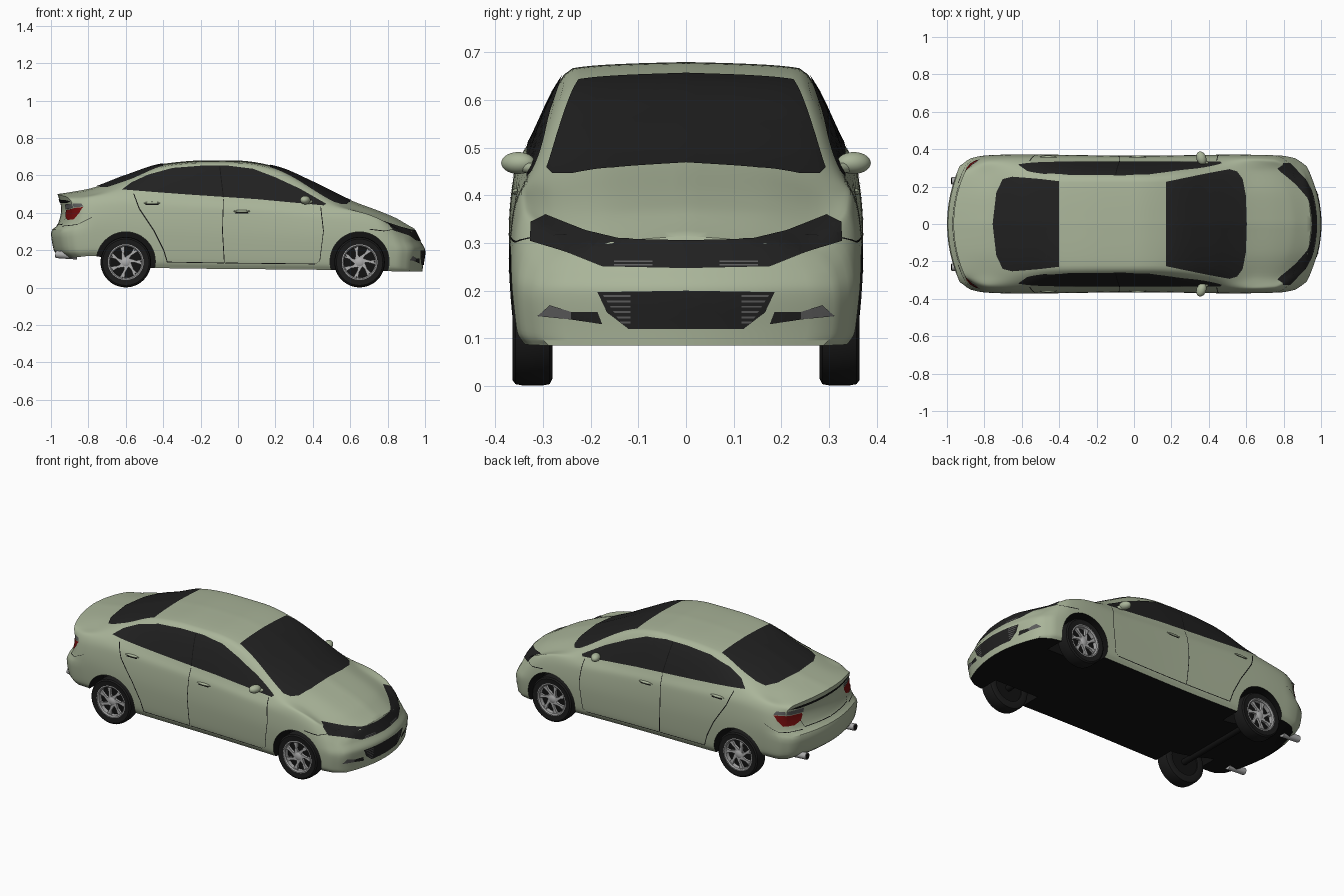
import bpy, bmesh, math
from mathutils import Vector, Matrix
from mathutils.bvhtree import BVHTree

if "Cube" in bpy.data.objects:
    bpy.data.objects.remove(bpy.data.objects["Cube"])


def material(name, r, g, b):
    m = bpy.data.materials.new(name)
    m.use_nodes = True
    m.diffuse_color = (r, g, b, 1)
    m.node_tree.nodes["Principled BSDF"].inputs["Base Color"].default_value = (r, g, b, 1)
    return m


PAINT = material("sage green paint", .40, .46, .32)
GLASS = material("dark glass", .015, .015, .015)
BLACK = material("black underbody", .006, .006, .006)
RUBBER = material("tyre rubber", .011, .011, .011)
METAL = material("wheel alloy", .42, .42, .42)
GREY = material("grey trim", .11, .11, .11)
RED = material("tail light red", .17, .004, .004)
created = []


def finish(name, bm, *mats, fix_normals=True):
    if fix_normals:
        bmesh.ops.recalc_face_normals(bm, faces=bm.faces)
    mesh = bpy.data.meshes.new(name)
    bm.to_mesh(mesh)
    bm.free()
    ob = bpy.data.objects.new(name, mesh)
    bpy.context.collection.objects.link(ob)
    for m in mats:
        mesh.materials.append(m)
    created.append(ob)
    return ob


def curve(keys, x):
    """Smooth interpolation through (x, value) keys without overshoot."""
    x = min(max(x, keys[0][0]), keys[-1][0])
    slopes = [(b[1] - a[1]) / (b[0] - a[0]) for a, b in zip(keys, keys[1:])]
    tangents = [slopes[0]]
    for p, q in zip(slopes, slopes[1:]):
        tangents.append(2 * p * q / (p + q) if p * q > 0 else 0)
    tangents.append(slopes[-1])
    i = next(k for k in range(len(slopes)) if x <= keys[k + 1][0])
    h = keys[i + 1][0] - keys[i][0]
    s = (x - keys[i][0]) / h
    a, b = keys[i][1], keys[i + 1][1]
    return (a + (b - a) * s * s * (3 - 2 * s)
            + h * s * (1 - s) * (tangents[i] * (1 - s) - tangents[i + 1] * s))


# Body shape along its length
TOP = [(-1, .5), (-.9, .513), (-.8, .53), (-.6, .6), (-.4, .662), (-.18, .68), (0, .679),
       (.2, .648), (.4, .565), (.6, .468), (.8, .4), (.9, .365), (1, .315)]
DROP = [(-1, .02), (-.8, .03), (-.6, .035), (-.35, .013), (.1, .013), (.3, .03),
        (.5, .05), (.7, .04), (1, .035)]
ROOF_W = [(-1, .27), (-.75, .27), (-.4, .238), (.1, .238), (.4, .27), (.6, .292), (.8, .29), (1, .24)]
BELT_Z = [(-1, .46), (-.8, .49), (-.6, .508), (-.3, .49), (.1, .463), (.45, .43), (.6, .415),
          (.8, .37), (.92, .325), (1, .26)]
BELT_W = [(-1, .295), (-.8, .325), (-.3, .335), (.3, .335), (.6, .34), (.8, .335), (1, .275)]
WIDE = [(-1, .31), (-.93, .352), (-.8, .368), (-.6, .372), (0, .365), (.65, .372), (.8, .368),
        (.93, .352), (1, .31)]
FLOOR = [(-1, .16), (-.8, .17), (-.6, .13), (-.45, .105), (.45, .095), (1, .085)]
NOSE = [(.08, .985), (.12, .99), (.2, 1), (.25, .975), (.3, .95), (.35, .93)]
TAIL = [(.15, .93), (.2, .985), (.3, 1), (.335, .965), (.42, .945), (.5, .965)]


def section(u, t):
    """Half cross-section: t runs from floor centre to roof centre."""
    w, bw, rw = (curve(k, u) for k in (WIDE, BELT_W, ROOF_W))
    lo, belt, top, drop = (curve(k, u) for k in (FLOOR, BELT_Z, TOP, DROP))
    side = belt - lo
    pts = [(0, lo), (w * .93, lo), (w * .975, lo + side * .1), (w, lo + side * .5),
           (bw + (w - bw) * .75, lo + side * .82), (bw, belt), (rw, top - drop),
           (rw * .55, top - drop * .3), (0, top)]
    if t < 1:
        return pts[1][0] * t, lo
    return tuple(curve([(i, p[k]) for i, p in enumerate(pts) if i], t) for k in (0, 1))


def bend(u, y, z):
    """Round the ends in plan and shape the nose and tail in profile."""
    front, rear = max(0, (u - .55) / .45) ** 2, max(0, (-u - .6) / .4) ** 2
    return (u - front * (.8 * y * y + 1 - curve(NOSE, z))
            + rear * (.7 * y * y + 1 - curve(TAIL, z)), y, z)


def grid(bm, f, nu, nv):
    rows = [[bm.verts.new(f(i / nu, j / nv)) for j in range(nv + 1)] for i in range(nu + 1)]
    for a, b in zip(rows, rows[1:]):
        for j in range(nv):
            bm.faces.new((a[j], a[j + 1], b[j + 1], b[j]))


def cap_point(end, c, t):
    y, z = section(end, t)
    return bend(end, y * c, z)


STEPS = 6
bm = bmesh.new()
grid(bm, lambda a, b: bend(2 * a - 1, *section(2 * a - 1, 8 * b)), 90, 8 * STEPS)
for end in (-1, 1):
    grid(bm, lambda a, b: cap_point(end, a, 1 + 7 * b), STEPS, 7 * STEPS)
bmesh.ops.remove_doubles(bm, verts=bm.verts, dist=.00005)
bmesh.ops.mirror(bm, geom=bm.verts[:] + bm.edges[:] + bm.faces[:], axis='Y', merge_dist=.00005)
bmesh.ops.remove_doubles(bm, verts=bm.verts, dist=.00005)
bmesh.ops.recalc_face_normals(bm, faces=bm.faces)
for f in bm.faces:
    f.material_index = int(f.normal.z < -.8 and f.calc_center_median().z < .19)
tree = BVHTree.FromBMesh(bm)
body = finish("body", bm, PAINT, BLACK)


def rod(name, a, b, r, mat, sides=24):
    a, b = Vector(a), Vector(b)
    bm = bmesh.new()
    turn = (b - a).to_track_quat('Z', 'Y').to_matrix().to_4x4()
    bmesh.ops.create_cone(bm, cap_ends=True, segments=sides, radius1=r, radius2=r,
                          depth=(b - a).length, matrix=Matrix.Translation((a + b) / 2) @ turn)
    return finish(name, bm, mat)


# Wheel arches
AXLES = {"rear": -.6, "front": .65}
for place, x in AXLES.items():
    for s in (1, -1):
        cutter = rod(place + "_arch_cutter", (x, s * .22, .14), (x, s * .5, .14), .158, PAINT, 56)
        cutter.data.materials.append(BLACK)
        for p in cutter.data.polygons:
            p.material_index = 1
        cutter.hide_render = True
        mod = body.modifiers.new("arch", 'BOOLEAN')
        mod.operation, mod.solver, mod.object = 'DIFFERENCE', 'EXACT', cutter
        bpy.context.view_layer.objects.active = body
        bpy.ops.object.modifier_apply(modifier=mod.name)
        created.remove(cutter)
        bpy.data.objects.remove(cutter)


def panel(name, outline, axis, sign, mat, lift=.003, step=.02):
    """Thin sheet drawn flat, then laid on the body; mirrored left and right."""
    bm = bmesh.new()
    others = [k for k in range(3) if k != axis]
    verts = []
    for p in outline:
        co = Vector((0, 0, 0))
        co[others[0]], co[others[1]] = p
        verts.append(bm.verts.new(co))
    bmesh.ops.triangulate(bm, faces=[bm.faces.new(verts)])
    for k, n in enumerate(others):
        low, high = min(p[k] for p in outline), max(p[k] for p in outline)
        for i in range(1, int((high - low) / step) + 1):
            co, no = Vector((0, 0, 0)), Vector((0, 0, 0))
            co[n], no[n] = low + i * step, 1
            bmesh.ops.bisect_plane(bm, geom=bm.verts[:] + bm.edges[:] + bm.faces[:],
                                   plane_co=co, plane_no=no)
    ray = Vector((0, 0, 0))
    ray[axis] = -sign
    for v in bm.verts:
        hit, normal = tree.ray_cast(v.co - ray * 2, ray)[:2]
        if hit is None:
            hit, normal = tree.find_nearest(v.co - ray * (.35 if axis == 1 else .9))[:2]
        on_centre = abs(v.co.y) < .0001 and axis != 1
        v.co = hit + normal * lift
        if on_centre:
            v.co.y = 0
    bmesh.ops.mirror(bm, geom=bm.verts[:] + bm.edges[:] + bm.faces[:], axis='Y', merge_dist=.0001)
    bm.normal_update()
    for f in bm.faces:
        way = f.calc_center_median().y if axis == 1 else sign
        if f.normal[axis] * way < 0:
            f.normal_flip()
    return finish(name, bm, mat, fix_normals=False)


def seam(name, path, axis=1, sign=1, mat=BLACK, w=.004, lift=.002):
    panel(name, path + [(a + w, b + w) for a, b in reversed(path)], axis, sign, mat, lift)


# Glass
panel("windscreen", [(.17, 0), (.17, .225), (.35, .262), (.51, .292), (.55, .28), (.58, .24),
                     (.597, .15), (.602, 0)], 2, 1, GLASS)
panel("rear_window", [(-.4, 0), (-.4, .228), (-.5, .24), (-.65, .252), (-.7, .24), (-.735, .17),
                      (-.755, 0)], 2, 1, GLASS)
panel("side_windows", [(-.62, .523), (-.57, .56), (-.48, .602), (-.35, .638), (-.2, .65),
                       (-.05, .65), (.08, .634), (.2, .588), (.33, .528), (.47, .447),
                       (.46, .438), (.1, .472), (-.3, .499)], 1, 1, GLASS)
seam("window_divider", [(-.1, .645), (-.08, .48)], lift=.004)

# Door and bumper seams
seam("front_door_seam", [(.44, .43), (.455, .3), (.435, .14), (.41, .125), (-.07, .13)])
seam("middle_door_seam", [(-.08, .47), (-.085, .3), (-.075, .13)])
seam("rear_door_seam", [(-.56, .5), (-.53, .42), (-.45, .3), (-.4, .2), (-.38, .135), (-.075, .13)])
seam("rear_bumper_seam", [(-.94, .325), (-.86, .335), (-.78, .375)])
seam("front_bumper_seam", [(.7, .31), (.78, .3), (.86, .315)])

# Front lamps and grilles
panel("headlamps_and_grille", [(0, .305), (.14, .308), (.21, .325), (.295, .358), (.325, .343),
                               (.325, .303), (.24, .276), (.175, .25), (0, .246)], 0, 1, GLASS, step=.015)
panel("lower_grille", [(0, .2), (.185, .197), (.165, .155), (.12, .12), (0, .12)], 0, 1, GLASS)
for i in range(6):
    z = .132 + i * .011
    panel("lower_grille_slat", [(.115, z), (.135 + i * .007, z), (.138 + i * .007, z + .004),
                                (.115, z + .004)], 0, 1, GREY, .005)
for i in range(2):
    z = .251 + i * .007
    panel("upper_grille_slat", [(.07, z), (.15, z), (.15, z + .003), (.07, z + .003)], 0, 1, GREY, .005)
panel("fog_lamp_recess", [(.175, .13), (.24, .14), (.24, .156), (.185, .156)], 0, 1, GLASS)
panel("fog_lamp", [(.24, .14), (.31, .147), (.285, .17), (.24, .156)], 0, 1, GREY)

# Rear lamps and tail trim
panel("tail_lamp", [(.2, .4), (.215, .375), (.26, .36), (.32, .365), (.338, .4), (.342, .43),
                    (.28, .42), (.2, .415)], 0, -1, RED)
panel("tail_lamp_upper", [(.19, .418), (.28, .423), (.342, .433), (.33, .45), (.25, .448),
                          (.19, .445)], 0, -1, GREY)
panel("boot_gap", [(0, .455), (.23, .452), (.29, .462), (.23, .468), (0, .473)], 0, -1, BLACK)
seam("boot_lower_seam", [(0, .33), (.2, .335), (.215, .375)], 0, -1)

# Wheels


def lathe(name, profile, centre, s, mat):
    bm = bmesh.new()
    verts = [bm.verts.new((r, y * s, 0)) for r, y in profile]
    edges = [bm.edges.new(pair) for pair in zip(verts, verts[1:])]
    bmesh.ops.spin(bm, geom=verts + edges, cent=(0, 0, 0), axis=(0, 1, 0), angle=math.tau,
                   steps=48, use_merge=True)
    bmesh.ops.remove_doubles(bm, verts=bm.verts, dist=.00005)
    bmesh.ops.translate(bm, verts=bm.verts, vec=centre)
    return finish(name, bm, mat)


TYRE = [(.09, .03), (.094, .039), (.124, .042), (.132, .036), (.135, .02), (.135, -.02),
        (.132, -.036), (.12, -.042), (.09, -.038), (.09, .03)]
RIM = [(.083, .01), (.084, .034), (.09, .04), (.096, .039), (.093, .03), (.083, .01)]
BACK = [(0, .008), (.091, .008), (.091, -.03), (0, -.03)]
HUB = [(0, .036), (.012, .036), (.022, .031), (.024, .008), (0, .008)]
SPOKES = 7
for place, x in AXLES.items():
    for s in (1, -1):
        centre, tag = (x, s * .322, .136), place + ("_left" if s > 0 else "_right")
        lathe(tag + "_tyre", TYRE, centre, s, RUBBER)
        lathe(tag + "_rim", RIM, centre, s, METAL)
        lathe(tag + "_wheel_back", BACK, centre, s, BLACK)
        lathe(tag + "_hub", HUB, centre, s, METAL)
        bm = bmesh.new()
        for i in range(SPOKES):
            for tilt, width in ((.3, .013), (-.12, .009)):
                place_spoke = (Matrix.Translation(centre) @ Matrix.Rotation(math.tau * i / SPOKES, 4, 'Y')
                               @ Matrix.Translation((.05, s * .024, .004)) @ Matrix.Rotation(tilt, 4, 'Y')
                               @ Matrix.Diagonal((.074, .014, width, 1)))
                bmesh.ops.create_cube(bm, size=1, matrix=place_spoke)
        finish(tag + "_spokes", bm, METAL)
    rod(place + "_axle", (x, -.3, .125), (x, .3, .125), .018, BLACK)

# Mirrors, door handles and exhausts
for s in (1, -1):
    side = "left" if s > 0 else "right"
    bm = bmesh.new()
    bmesh.ops.create_uvsphere(bm, u_segments=24, v_segments=14, radius=1, matrix=(
        Matrix.Translation((.36, s * .352, .468)) @ Matrix.Rotation(s * .35, 4, 'Z')
        @ Matrix.Diagonal((.026, .037, .023, 1))))
    finish(side + "_mirror", bm, PAINT)
    rod(side + "_mirror_arm", (.4, s * .31, .455), (.365, s * .345, .46), .011, PAINT)
    for x, z in ((-.46, .452), (.02, .408)):
        hit = tree.ray_cast(Vector((x, s * 2, z)), Vector((0, -s, 0)))[0]
        bm = bmesh.new()
        bmesh.ops.create_uvsphere(bm, u_segments=20, v_segments=10, radius=1,
                                  matrix=Matrix.Translation(hit) @ Matrix.Diagonal((.045, .009, .007, 1)))
        finish(side + "_door_handle", bm, PAINT)
    rod(side + "_exhaust", (-.86, s * .23, .17), (-.975, s * .23, .178), .02, METAL)
    rod(side + "_exhaust_bore", (-.9, s * .23, .173), (-.977, s * .23, .178), .015, BLACK)
for x, z in ((-.46, .441), (.02, .397)):
    panel("handle_recess", [(x - .035, z), (x + .035, z), (x + .03, z + .015), (x - .03, z + .015)],
          1, 1, BLACK, .002)

# Smooth shading with crisp creases
bpy.ops.object.select_all(action='DESELECT')
for ob in created:
    ob.select_set(True)
bpy.context.view_layer.objects.active = body
bpy.ops.object.shade_smooth_by_angle(angle=math.radians(35))
